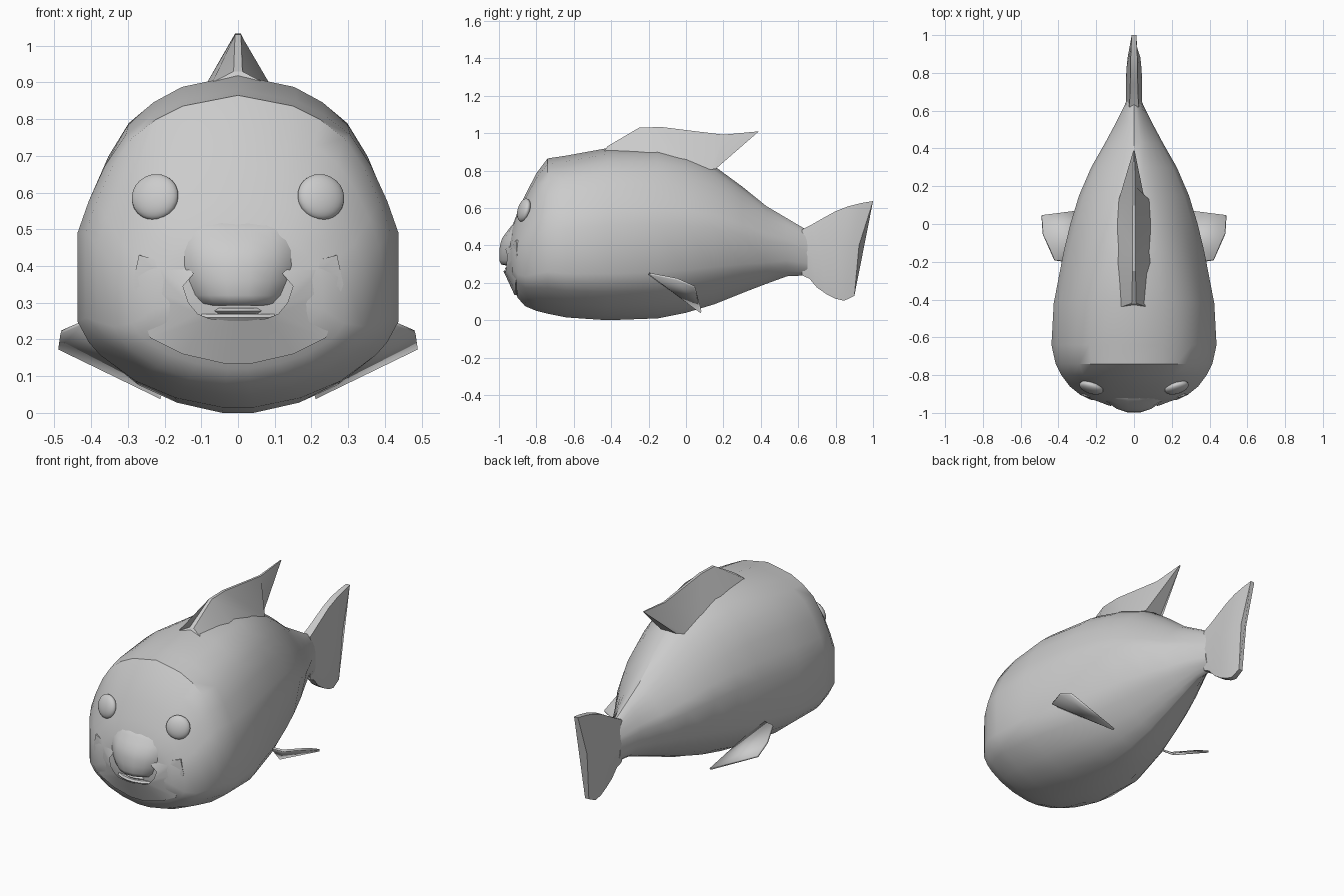
import bpy, bmesh, math

if "Cube" in bpy.data.objects:
    bpy.data.objects.remove(bpy.data.objects["Cube"])


def finish(name, bm, angle=35):
    bmesh.ops.recalc_face_normals(bm, faces=bm.faces)
    mesh = bpy.data.meshes.new(name)
    bm.to_mesh(mesh)
    bm.free()
    obj = bpy.data.objects.new(name, mesh)
    bpy.context.collection.objects.link(obj)
    bpy.ops.object.select_all(action='DESELECT')
    obj.select_set(True)
    bpy.context.view_layer.objects.active = obj
    bpy.ops.object.shade_smooth_by_angle(angle=math.radians(angle))
    return obj


def loft(name, rings, closed=True, caps=True, angle=35):
    bm = bmesh.new()
    vs = [[bm.verts.new(p) for p in r] for r in rings]
    n = len(vs[0])
    for a, b in zip(vs, vs[1:]):
        for i in range(n if closed else n - 1):
            j = (i + 1) % n
            bm.faces.new((a[i], a[j], b[j], b[i]))
    if caps:
        bm.faces.new(vs[0])
        bm.faces.new(vs[-1])
    return finish(name, bm, angle)


# Body: one half section, scaled along stations (y, half width, bottom, top)
half = [(0, 1), (.36, .965), (.54, .92), (.7, .858), (.83, .76), (.93, .65), (1, .55),
        (1, .27), (.93, .205), (.86, .165), (.64, .083), (.39, .03), (.1, 0)]
section = half + [(-x, t) for x, t in reversed(half[1:])]
stations = [(-.945, .13, .27, .44), (-.93, .23, .2, .5), (-.9, .29, .12, .58),
            (-.86, .34, .075, .67), (-.8, .385, .05, .785), (-.74, .415, .035, .865),
            (-.64, .437, .015, .88), (-.42, .425, 0, .92), (-.15, .375, .01, .92),
            (0, .34, .04, .885), (.15, .295, .085, .825), (.3, .23, .145, .715),
            (.43, .155, .195, .61), (.54, .095, .235, .545), (.65, .04, .24, .48)]


def body_ring(y, w, bottom, top):
    # The boxy head section becomes a narrow lens towards the tail
    k = .75 * min(1, max(0, (y + .35) / .6)) if y < .6 else .2
    ring = []
    for x, t in section:
        lens = math.copysign((1 - abs(2 * t - 1) ** 1.6) ** .8, x)
        ring.append((w * (x + k * (lens - x)) if x else 0, y, bottom + t * (top - bottom)))
    i = len(half) - 1
    for j, s in ((i, 1), (i + 1, -1)):
        ring[j] = (s * max(.004, abs(ring[j][0])), *ring[j][1:])
    return ring


loft("body", [body_ring(*s) for s in stations])

# Dorsal fin: narrow-ridged sections leaning backwards
fin = [(-.44, .9, .07, -.42, .93, .012), (-.2, .89, .09, -.25, 1.03, .008),
       (0, .86, .088, -.13, 1.033, .008), (.13, .805, .08, .2, .992, .006),
       (.16, .81, .05, .39, 1.01, .003)]
loft("dorsal_fin", [[(-w, y, z), (-r, ry, rz), (r, ry, rz), (w, y, z)]
                    for y, z, w, ry, rz, r in fin], angle=25)

# Tail fin: flattened hexagonal sections (top, middle, bottom)
tail = [((.62, .485), (.62, .36), (.62, .24), .025, .042),
        ((.67, .51), (.67, .36), (.66, .222), .022, .042),
        ((.74, .55), (.72, .36), (.7, .175), .02, .042),
        ((.8, .583), (.78, .36), (.75, .14), .018, .042),
        ((.87, .61), (.82, .37), (.8, .115), .018, .04),
        ((.94, .627), (.88, .385), (.845, .104), .015, .034),
        ((1, .637), (.925, .4), (.9, .13), .012, .018)]
loft("tail_fin", [[(-e, *t), (e, *t), (m, *c), (e, *b), (-e, *b), (-m, *c)]
                  for t, c, b, e, m in tail], angle=50)

for s, side in ((1, "right"), (-1, "left")):
    # Pectoral fin
    bm = bmesh.new()
    outline = [(.35, -.2, .25), (.42, -.19, .247), (.482, -.05, .22),
               (.488, .045, .178), (.21, .08, .043)]
    bm.faces.new([bm.verts.new((s * x, y, z)) for x, y, z in outline])
    pect = finish("pectoral_fin_" + side, bm)
    mod = pect.modifiers.new("thickness", 'SOLIDIFY')
    mod.thickness, mod.offset = .012, 0

    # Eye, tilted to lie on the face
    bm = bmesh.new()
    bmesh.ops.create_uvsphere(bm, u_segments=24, v_segments=12, radius=1)
    eye = finish("eye_" + side, bm, 60)
    eye.location, eye.scale = (s * .226, -.866, .588), (.066, .03, .064)
    eye.rotation_euler = (-.25, 0, s * .3)

    # Cheek and jaw fold
    outer = [(.14, -.94, .395), (.27, -.908, .43), (.287, -.904, .35),
             (.24, -.91, .205), (.15, -.913, .16), (.04, -.917, .135), (0, -.917, .135)]
    inner = [(.12, -.965, .38), (.15, -.955, .345), (.135, -.96, .3),
             (.11, -.962, .27), (.08, -.967, .257), (.02, -.97, .25), (0, -.97, .25)]
    back = [(x * .97, -.86, z) for x, y, z in outer]
    loft("jaw_" + side, [[(s * x, y, z) for x, y, z in r]
                         for r in (back, outer, inner)],
         closed=False, caps=False, angle=25)

# Snout and upper lip: stacked horizontal arcs (z, half width, front y)
arc = [(-1, 0), (-.85, .42), (-.55, .8), (-.2, .98), (.2, .98), (.55, .8), (.85, .42), (1, 0)]
snout = [(.54, .12, -.9), (.5, .15, -.938), (.47, .165, -.962), (.44, .17, -.984), (.4, .17, -.997),
         (.36, .16, -1), (.32, .14, -1), (.298, .12, -.99), (.292, .11, -.96)]
loft("snout", [[(x * w, -.9 + k * (y + .9), z) for x, k in arc]
               for z, w, y in snout], angle=60)

# Lower lip and teeth: slim curved strips (z, half height, half width, front y)
for name, z, h, w, front in (("teeth", .278, .008, .075, -.968),
                             ("lower_lip", .26, .01, .1, -.978)):
    loft(name, [[(x * w, front + .03 * x * x + dy, z + dz)
                 for dy, dz in ((.008, h), (0, 0), (.008, -h), (.06, -h), (.06, h))]
                for x in (-1, -.6, -.2, .2, .6, 1)], angle=50)
